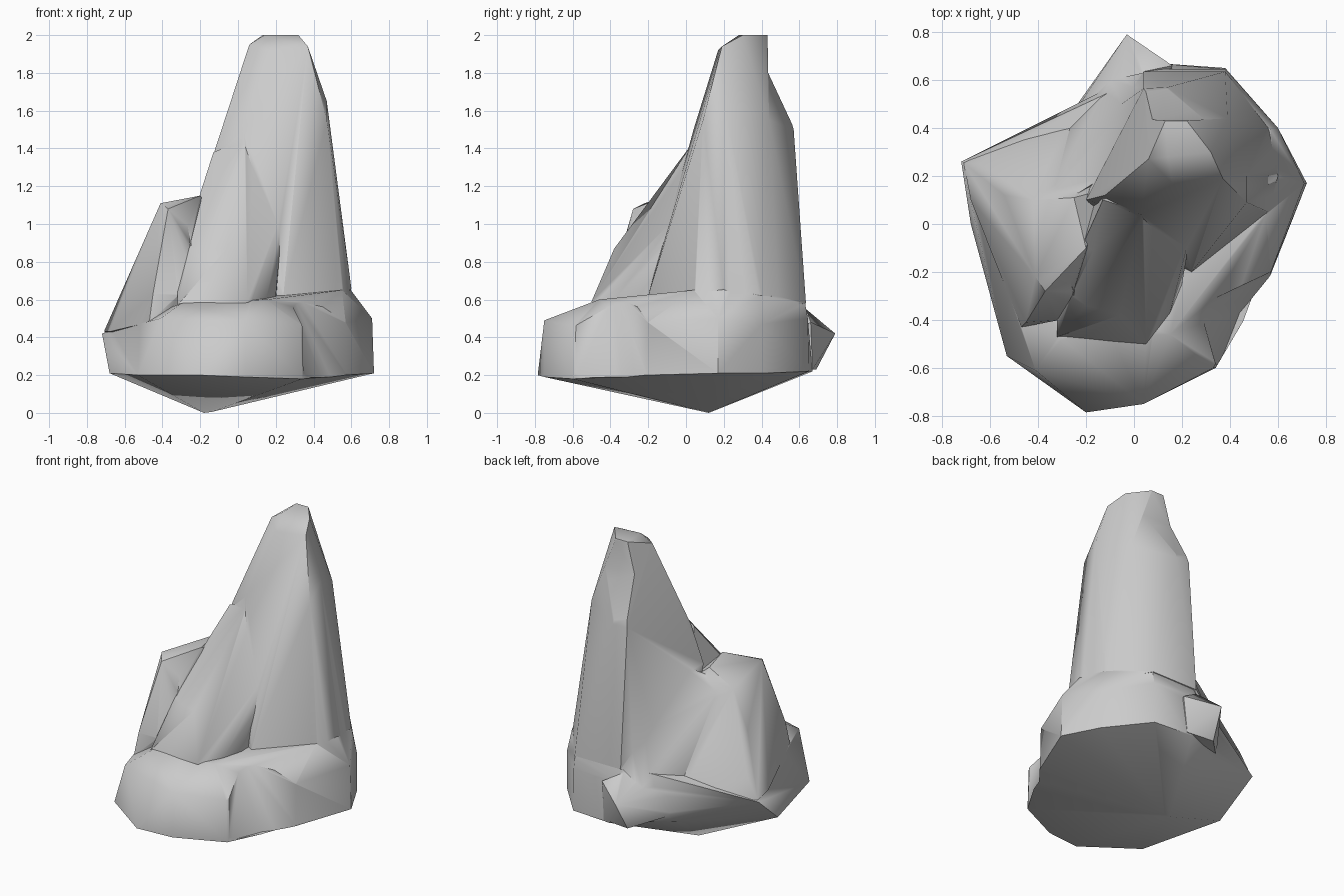
import bpy, bmesh, math


def chunk(name, pts):
    """Faceted stone chunk: the convex hull of a few corner points."""
    bm = bmesh.new()
    for p in pts:
        bm.verts.new(p)
    bmesh.ops.convex_hull(bm, input=bm.verts[:])
    bmesh.ops.delete(bm, geom=[v for v in bm.verts if not v.link_faces], context='VERTS')
    bmesh.ops.recalc_face_normals(bm, faces=bm.faces[:])
    bmesh.ops.dissolve_limit(bm, angle_limit=math.radians(1), verts=bm.verts[:], edges=bm.edges[:])
    me = bpy.data.meshes.new(name)
    bm.to_mesh(me)
    bm.free()
    ob = bpy.data.objects.new(name, me)
    bpy.context.collection.objects.link(ob)
    return ob


# broad base with a pointed underside and shoulders rising to the spire
base = chunk("rock", [
    (-.18, .12, 0), (-.14, .12, .005),
    (-.68, 0, .21), (-.53, -.55, .2), (-.2, -.785, .2), (.04, -.75, .19),
    (.34, -.6, .18), (.57, -.21, .2), (.72, .17, .21), (.6, .4, .21),
    (.38, .65, .22), (.1, .67, .22), (-.26, .47, .25),
    (-.72, .26, .42), (-.47, -.44, .48), (-.41, -.61, .5), (.04, -.75, .49),
    (.33, -.6, .46), (.15, -.46, .6), (-.3, -.48, .58), (.57, -.2, .48),
    (.71, .17, .5), (.6, .4, .47), (.38, .645, .5), (.05, .645, .5),
    (.59, .2, .66), (.55, .04, .65), (.57, .39, .62), (.38, .625, .61),
    (.06, .625, .6), (.3, -.25, .6)])

# tall tapering spire
spire = chunk("spire", [
    (.13, .43, 2), (.22, .43, 2), (.32, .3, 2), (.14, .28, 2),
    (.06, .27, 1.95), (.37, .19, 1.94), (.16, .17, 1.92), (.13, .44, 1.8), (.3, .43, 1.8),
    (.04, .565, 1.5), (.14, .57, 1.5), (.39, .44, 1.55), (.47, .2, 1.65),
    (.47, .09, 1.55), (-.12, .12, 1.4), (.03, .04, 1.5),
    (-.2, .1, 1.15), (.25, -.01, 1.08), (.56, .05, .63), (.6, .2, .66),
    (.57, .4, .55), (.38, .635, .58), (.04, .635, .58), (-.08, .48, .5),
    (.24, -.2, .62), (.1, -.15, .4), (-.15, .2, .4)])

# sloping buttress under the spire's front
buttress = chunk("buttress", [
    (-.13, .1, 1.38), (.04, .05, 1.45), (-.17, -.11, 1.14), (.1, -.11, 1.0),
    (-.2, -.34, .87), (-.06, -.38, .87), (.15, -.37, .61), (-.32, -.47, .57),
    (.05, -.5, .59), (.05, -.45, .4), (-.3, -.4, .4), (.24, -.02, 1.07),
    (-.32, -.4, .64), (-.26, -.3, .87), (-.22, -.1, 1.1), (.2, -.25, .62),
    (.2, .1, .4), (-.2, .2, .4), (.1, .2, 1.2)])

# shorter outcrop on the left
outcrop = chunk("outcrop", [
    (-.41, -.22, 1.11), (-.42, .1, 1.04), (-.25, .11, 1.14), (-.2, -.1, 1.15),
    (-.37, -.28, 1.08), (-.45, 0, .95), (-.54, .12, .8), (-.63, .25, .56),
    (-.71, .255, .43), (-.6, .06, .62), (-.45, -.41, .63), (-.31, -.4, .63),
    (-.47, -.43, .48), (-.26, -.3, .88), (-.27, .46, .4), (-.12, .44, .5),
    (-.68, .1, .43), (-.59, -.1, .5),
    (-.1, .1, .4), (-.1, -.2, .4), (-.1, .15, 1.02)])

# saddle joining outcrop and spire at the back
saddle = chunk("saddle", [
    (-.23, .13, 1.1), (-.12, .2, 1.15), (-.34, .14, 1.0), (.03, .56, .75),
    (.04, .63, .59), (-.1, .6, .47), (-.25, .46, .42), (.1, .3, .9),
    (.1, .4, .35), (-.3, .2, .4)])

# pointed spur at the back
spur = chunk("back_spur", [
    (-.03, .79, .42), (-.05, .69, .23), (.14, .67, .23), (.16, .66, .48),
    (.04, .635, .55), (-.26, .465, .3), (-.25, .465, .42), (-.08, .48, .57),
    (.1, .4, .3), (-.1, .3, .3)])

# notch splitting the outcrop from the spire at the front
notch = chunk("notch_cutter", [
    (-.34, -.45, 1.3), (-.2, -.45, 1.3), (-.31, -.14, 1.3), (-.22, -.14, 1.3),
    (-.26, -.45, .87), (-.25, -.28, .88)])

# groove at the front right shoulder
groove = chunk("groove_cutter", [
    (.34, -.6, .7), (.27, -.34, .7), (.6, -.18, .7), (.7, -.5, .7),
    (.35, -.6, .19), (.44, -.37, .19), (.585, -.2, .19), (.7, -.5, .19)])

# hollow behind the tip
tip_cut = chunk("tip_cutter", [
    (x, y, z) for x in (-.3, .8)
    for y, z in ((.43, 2.1), (.435, 1.8), (.575, 1.5), (.9, 2.1))])


def combine(part, operation):
    mod = base.modifiers.new(part.name, 'BOOLEAN')
    mod.operation = operation
    mod.solver = 'EXACT'
    mod.object = part
    bpy.ops.object.modifier_apply(modifier=mod.name)
    bpy.data.objects.remove(part)


# weld everything into one stone
bpy.context.view_layer.objects.active = base
base.select_set(True)
combine(groove, 'DIFFERENCE')
for part in (spire, buttress, outcrop, saddle, spur):
    combine(part, 'UNION')
for part in (notch, tip_cut):
    combine(part, 'DIFFERENCE')
bpy.ops.object.shade_smooth_by_angle(angle=math.radians(45))
